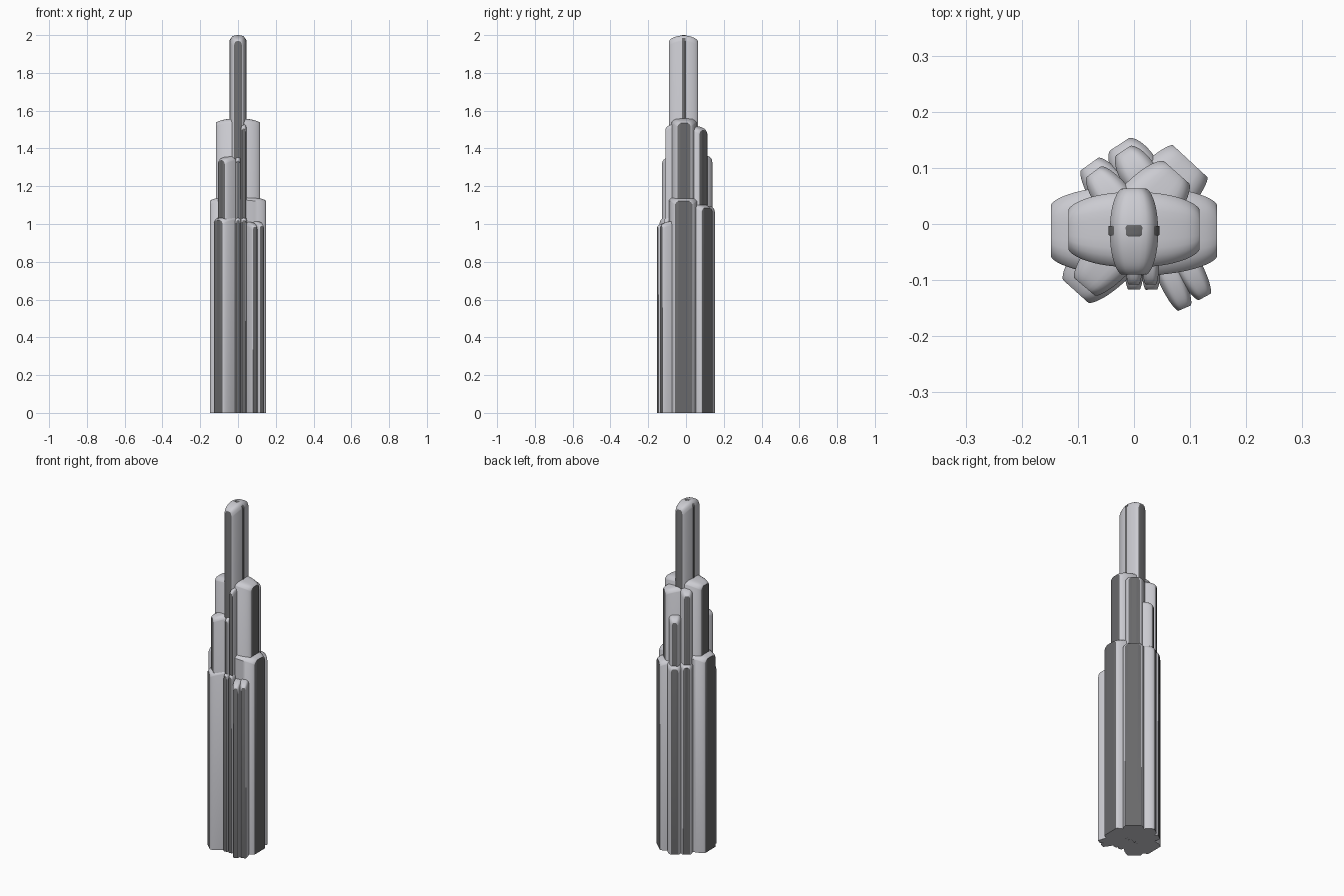
import bpy, bmesh, math
from mathutils import Vector

if "Cube" in bpy.data.objects:
    bpy.data.objects.remove(bpy.data.objects["Cube"])


def material(name, colour):
    m = bpy.data.materials.new(name)
    m.diffuse_color = (*colour, 1)
    m.use_nodes = True
    m.node_tree.nodes["Principled BSDF"].inputs["Base Color"].default_value = m.diffuse_color
    return m


BODY = material("grey_cladding", (0.60, 0.60, 0.64))
DARK = material("dark_glazing", (0.14, 0.14, 0.145))


def lens(name, a, b, end, mid, top, z0=0.0, drop=0.025, edge=0.02, side=BODY):
    """Tower slab from plan point a to b: bulging sides, dark flat ends, domed top.
    end / mid are half widths at the ends and in the middle."""
    a, b = Vector(a), Vector(b)
    c, half = (a + b) / 2, (b - a) / 2
    n = Vector((-half.y, half.x)).normalized()
    NU, NV = 24, 12
    us = [-math.cos(math.pi * i / NU) for i in range(NU + 1)]
    vs = [-math.cos(math.pi * j / NV) for j in range(NV + 1)]
    bm = bmesh.new()
    hi, lo = [], []
    for u in us:
        w = end + (mid - end) * max(0.0, 1 - abs(u) ** 2.2) ** 0.65
        rh, rl = [], []
        for v in vs:
            p = c + half * u + n * (w * v)
            z = top - drop * (0.75 * u * u + 0.25 * abs(u) ** 12) - edge * abs(v) ** 5
            rh.append(bm.verts.new((p.x, p.y, z)))
            rl.append(bm.verts.new((p.x, p.y, z0)))
        hi.append(rh)
        lo.append(rl)
    for i in range(NU):
        for j in range(NV):
            bm.faces.new((hi[i][j], hi[i + 1][j], hi[i + 1][j + 1], hi[i][j + 1]))
            bm.faces.new((lo[i][j], lo[i][j + 1], lo[i + 1][j + 1], lo[i + 1][j]))
        for j in (0, NV):
            bm.faces.new((lo[i][j], lo[i + 1][j], hi[i + 1][j], hi[i][j]))
    for j in range(NV):
        for i in (0, NU):
            f = bm.faces.new((lo[i][j], lo[i][j + 1], hi[i][j + 1], hi[i][j]))
            f.material_index = 1
    bmesh.ops.recalc_face_normals(bm, faces=bm.faces)
    me = bpy.data.meshes.new(name)
    bm.to_mesh(me)
    bm.free()
    me.materials.append(side)
    me.materials.append(DARK)
    ob = bpy.data.objects.new(name, me)
    bpy.context.collection.objects.link(ob)
    bpy.ops.object.select_all(action='DESELECT')
    bpy.context.view_layer.objects.active = ob
    ob.select_set(True)
    bpy.ops.object.shade_smooth_by_angle(angle=math.radians(35))
    return ob


# central tower with its thin dark cross rib
lens("central_tower", (0, -0.09), (0, 0.063), 0.022, 0.043, 1.998, drop=0.03, edge=0.03)
lens("central_rib", (-0.045, -0.012), (0.045, -0.012), 0.008, 0.010, 2.0,
     drop=0.03, edge=0.001, side=DARK)

# wide slabs running left to right
lens("upper_slab", (-0.117, -0.01), (0.117, -0.01), 0.035, 0.067, 1.56)
lens("lower_slab", (-0.148, -0.012), (0.148, -0.012), 0.046, 0.08, 1.148)

# radiating wings: name, start, end, end half width, middle half width, top
wings = [
    ("back_right_upper", (-0.05, -0.05), (0.076, 0.092), 0.03, 0.055, 1.52),
    ("back_right_lower", (-0.05, -0.05), (0.1, 0.112), 0.042, 0.06, 1.11),
    ("front_left_upper", (0.04, 0.04), (-0.088, -0.112), 0.024, 0.045, 1.36),
    ("front_left_lower", (0.04, 0.04), (-0.104, -0.12), 0.03, 0.055, 1.045),
    ("back_left_upper", (0.02, -0.03), (-0.072, 0.093), 0.016, 0.034, 1.52),
    ("back_left_lower", (0.02, -0.03), (-0.079, 0.107), 0.019, 0.038, 1.11),
    ("back_upper", (0.04, 0.04), (-0.019, 0.131), 0.015, 0.033, 1.365),
    ("back_lower", (0.035, 0.05), (-0.026, 0.142), 0.020, 0.040, 1.10),
    ("front_fin_a_upper", (0, 0), (0, -0.108), 0.009, 0.016, 1.36),
    ("front_fin_a_lower", (0, 0), (0, -0.117), 0.010, 0.018, 1.045),
    ("front_fin_b_upper", (0.028, 0), (0.03, -0.108), 0.009, 0.016, 1.53),
    ("front_fin_b_lower", (0.028, 0), (0.031, -0.117), 0.010, 0.018, 1.045),
    ("front_right_fin_a", (0.03, -0.01), (0.09, -0.15), 0.012, 0.024, 1.01),
    ("front_right_fin_b", (0.06, -0.01), (0.126, -0.13), 0.012, 0.024, 1.015),
]
for w in wings:
    lens(*w)
